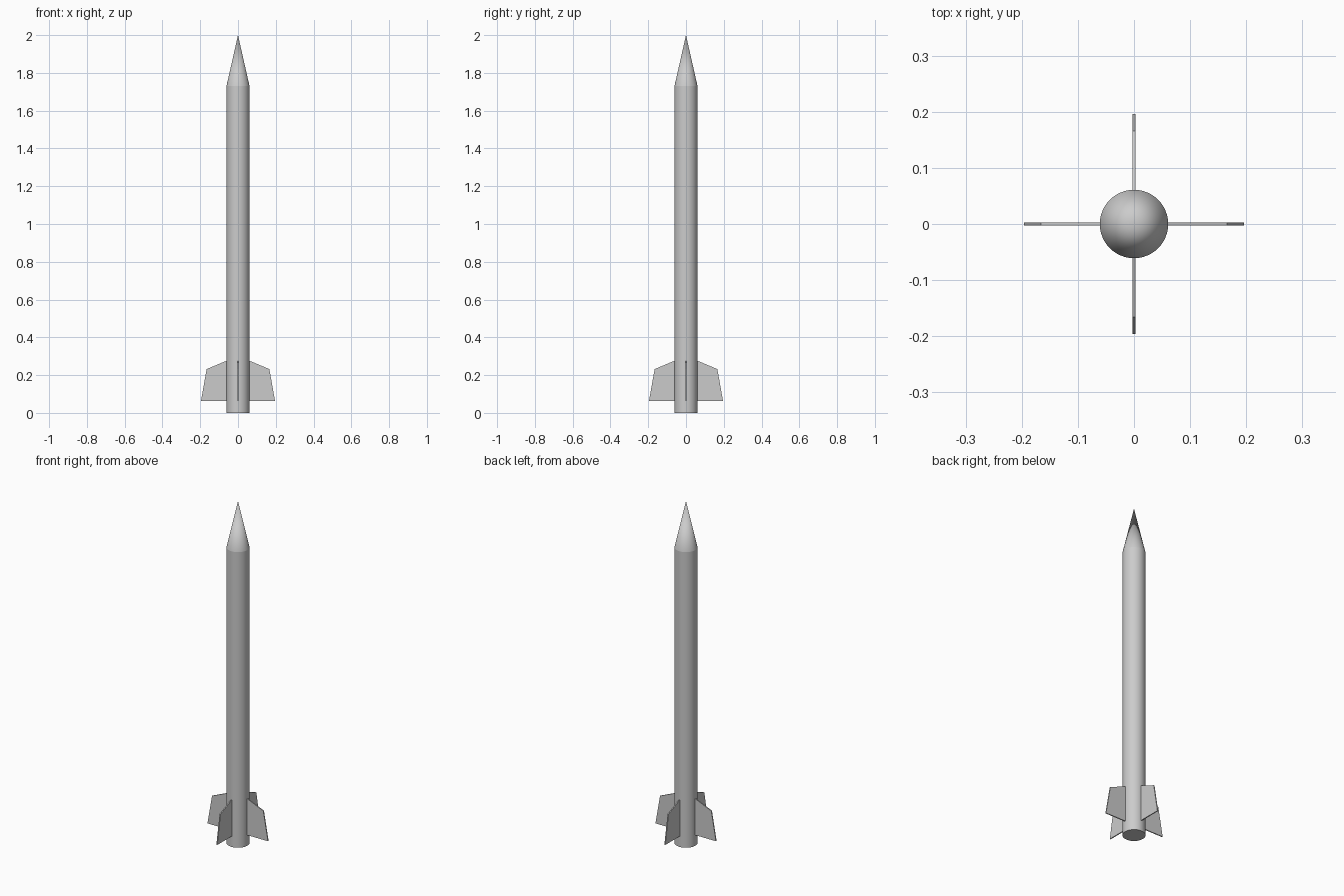
import bpy
import bmesh
import math
from mathutils import Matrix

cube = bpy.data.objects.get("Cube")
if cube:
    bpy.data.objects.remove(cube, do_unlink=True)

RADIUS = 0.061
SIDES = 48
FIN_THICKNESS = 0.006

grey = bpy.data.materials.new("light grey")
grey.use_nodes = True
colour = (0.6, 0.6, 0.6, 1)
grey.diffuse_color = colour
grey.node_tree.nodes["Principled BSDF"].inputs["Base Color"].default_value = colour


def make_object(name, bm, smooth=False):
    bmesh.ops.recalc_face_normals(bm, faces=bm.faces)
    mesh = bpy.data.meshes.new(name)
    bm.to_mesh(mesh)
    bm.free()
    mesh.materials.append(grey)
    obj = bpy.data.objects.new(name, mesh)
    bpy.context.collection.objects.link(obj)
    if smooth:
        bpy.ops.object.select_all(action="DESELECT")
        obj.select_set(True)
        bpy.context.view_layer.objects.active = obj
        bpy.ops.object.shade_smooth_by_angle(angle=math.radians(30))
    return obj


def round_part(name, bottom, top, top_radius, caps):
    bm = bmesh.new()
    bmesh.ops.create_cone(bm, cap_ends=caps, segments=SIDES, radius1=RADIUS,
                          radius2=top_radius, depth=top - bottom,
                          matrix=Matrix.Translation((0, 0, (bottom + top) / 2)))
    bmesh.ops.remove_doubles(bm, verts=bm.verts, dist=0.0001)
    make_object(name, bm, smooth=True)


# Tube body and pointed nose
round_part("body", 0, 1.73, RADIUS, True)
round_part("nose_cone", 1.73, 2, 0, False)

# Four swept fins, rooted just inside the body
profile = [(0.05, 0.063), (0.196, 0.063), (0.166, 0.232), (RADIUS, 0.276), (0.05, 0.276)]
for i, name in enumerate(("left_fin", "back_fin", "right_fin", "front_fin")):
    bm = bmesh.new()
    face = bm.faces.new([bm.verts.new((x, -FIN_THICKNESS / 2, z)) for x, z in profile])
    side = bmesh.ops.extrude_face_region(bm, geom=[face])["geom"]
    bmesh.ops.translate(bm, vec=(0, FIN_THICKNESS, 0),
                        verts=[g for g in side if isinstance(g, bmesh.types.BMVert)])
    bmesh.ops.rotate(bm, verts=bm.verts, matrix=Matrix.Rotation(i * math.pi / 2, 3, "Z"))
    make_object(name, bm)
